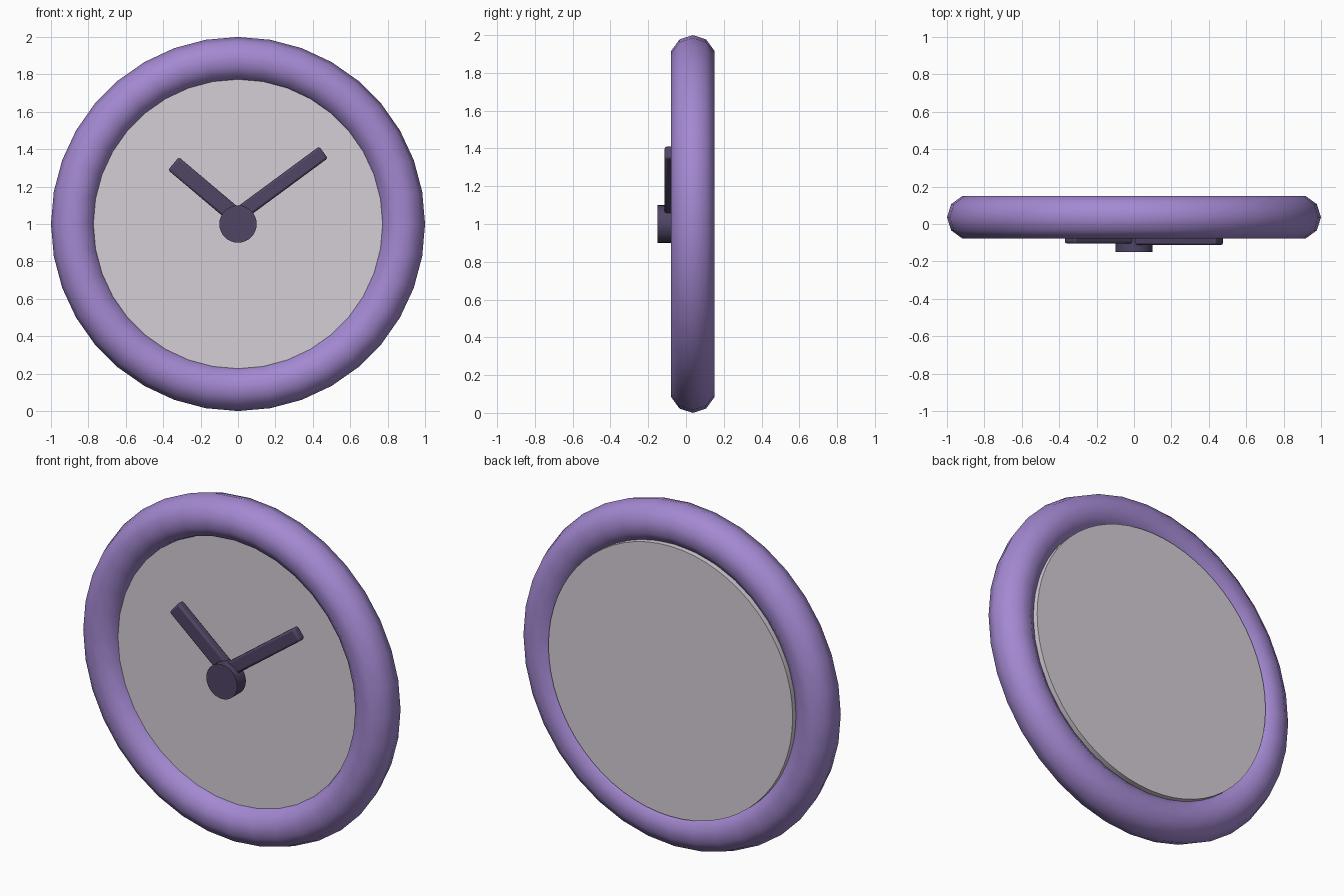
import bpy
from math import radians, cos, sin, pi

if "Cube" in bpy.data.objects:
    bpy.data.objects.remove(bpy.data.objects["Cube"])


def material(name, rgb):
    m = bpy.data.materials.new(name)
    m.diffuse_color = (*rgb, 1)
    m.use_nodes = True
    m.node_tree.nodes["Principled BSDF"].inputs["Base Color"].default_value = m.diffuse_color
    return m


purple = material("frame_purple", (0.37, 0.25, 0.64))
pale = material("dial_pale", (0.66, 0.62, 0.67))
dark = material("hand_dark", (0.08, 0.06, 0.13))


def finish(name, mat, angle=30):
    ob = bpy.context.object
    ob.name = name
    ob.data.materials.append(mat)
    bpy.ops.object.shade_smooth_by_angle(angle=radians(angle))
    return ob


def disc(name, radius, y_front, y_back, sides, mat):
    bpy.ops.mesh.primitive_cylinder_add(
        vertices=sides, radius=radius, depth=y_back - y_front,
        location=(0, (y_front + y_back) / 2, 1), rotation=(pi / 2, 0, 0))
    return finish(name, mat)


def hand(name, tip, angle, length, width, y_front, y_back, mat):
    # bevelled bar running back from the middle of its tip
    a = radians(angle)
    x = tip[0] - cos(a) * length / 2
    z = tip[1] - sin(a) * length / 2
    bpy.ops.mesh.primitive_cube_add(
        size=1, location=(x, (y_front + y_back) / 2, z), rotation=(0, -a, 0))
    ob = bpy.context.object
    ob.scale = (length, y_back - y_front, width)
    bpy.ops.object.transform_apply(location=False, rotation=False, scale=True)
    b = ob.modifiers.new("soft_edges", 'BEVEL')
    b.width = 0.012
    b.segments = 2
    return finish(name, mat)


# round frame
bpy.ops.mesh.primitive_torus_add(
    major_segments=36, minor_segments=10, major_radius=0.88, minor_radius=0.12,
    location=(0, 0.036, 1), rotation=(pi / 2, 0, 0))
finish("frame", purple, 60)

# dial plate, filling the frame and showing at the back
disc("dial", 0.79, -0.005, 0.143, 64, pale)

# hands and centre hub
hand("minute_hand", (0.457, 1.383), 36.4, 0.56, 0.078, -0.113, -0.063, dark)
hand("hour_hand", (-0.345, 1.323), 139.8, 0.42, 0.09, -0.105, -0.055, dark)
disc("hub", 0.1, -0.15, -0.07, 32, dark)
